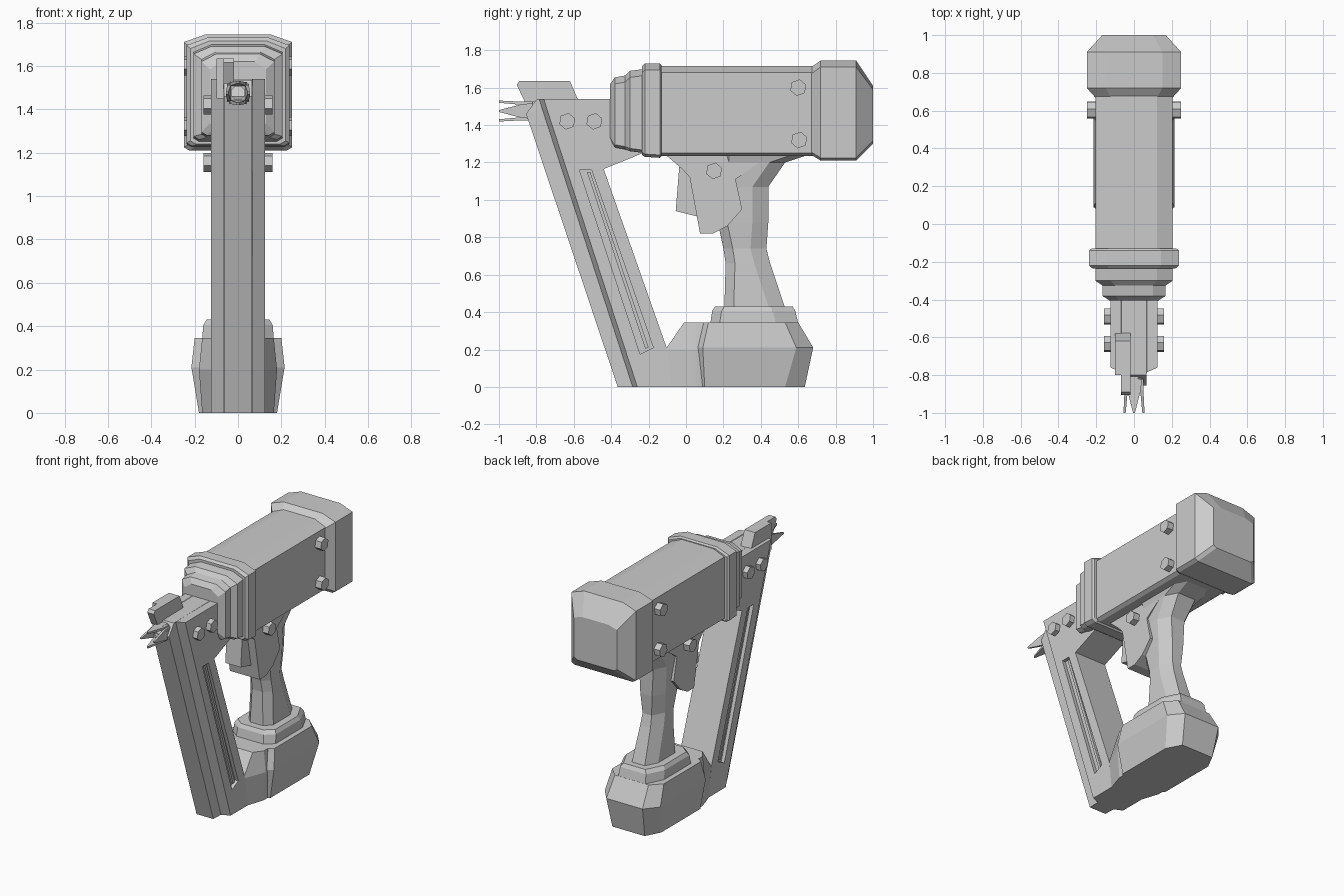
import bpy, bmesh, math


def loft(name, rings):
    """Skin a list of equal-length point rings and cap both ends."""
    bm = bmesh.new()
    rows = [[bm.verts.new(p) for p in r] for r in rings]
    n = len(rows[0])
    for a, b in zip(rows, rows[1:]):
        for i in range(n):
            j = (i + 1) % n
            bm.faces.new((a[i], a[j], b[j], b[i]))
    bm.faces.new(rows[0][::-1])
    bm.faces.new(rows[-1])
    bmesh.ops.recalc_face_normals(bm, faces=bm.faces)
    me = bpy.data.meshes.new(name)
    bm.to_mesh(me)
    bm.free()
    ob = bpy.data.objects.new(name, me)
    bpy.context.collection.objects.link(ob)
    return ob


def prism(name, profile, x0, x1):
    """Extrude a (y, z) side profile across x."""
    return loft(name, [[(x, y, z) for y, z in profile] for x in (x0, x1)])


def body_ring(y, hx, z0, z1, c=0.035, b=0.015):
    """Box section with wide top chamfers and small bottom chamfers."""
    half = [(hx * 0.6, z1), (hx, z1 - c), (hx, z0 + b), (hx - 0.025, z0)]
    pts = half + [(-x, z) for x, z in reversed(half)]
    return [(x, y, z) for x, z in pts]


def plan_ring(z, y0, y1, hx, cx, cf, cr):
    """Horizontal octagon: cx side chamfer, cf/cr front and rear chamfer lengths."""
    half = [(hx - cx, y0), (hx, y0 + cf), (hx, y1 - cr), (hx - cx, y1)]
    pts = half + [(-x, y) for x, y in reversed(half)]
    return [(x, y, z) for x, y in pts]


# Motor housing, rear cap, front collar and stepped nose
loft("barrel", [body_ring(-0.15, 0.205, 1.235, 1.715), body_ring(0.70, 0.205, 1.235, 1.715)])
loft("rear_cap", [body_ring(0.67, 0.205, 1.24, 1.71), body_ring(0.72, 0.25, 1.21, 1.745),
                  body_ring(0.91, 0.25, 1.21, 1.745), body_ring(1.0, 0.168, 1.30, 1.61, 0.02)])
loft("collar", [body_ring(-0.235, 0.22, 1.24, 1.715), body_ring(-0.22, 0.237, 1.23, 1.73),
                body_ring(-0.14, 0.237, 1.225, 1.73), body_ring(-0.13, 0.225, 1.235, 1.72)])
loft("nose", [body_ring(-0.405, 0.13, 1.32, 1.62), body_ring(-0.38, 0.168, 1.28, 1.655),
              body_ring(-0.325, 0.168, 1.27, 1.665), body_ring(-0.30, 0.205, 1.26, 1.69),
              body_ring(-0.22, 0.205, 1.25, 1.70)])

# Nail magazine: wide sides, chamfer, and a narrower front rail
back = [(-0.39, 1.54), (-0.36, 1.30), (-0.23, 1.25), (-0.44, 1.165), (-0.10, 0.20), (-0.07, 0)]
side = [(-0.26, 0), (-0.745, 1.49), (-0.76, 1.54)] + back
step = [(-0.285, 0), (-0.77, 1.49), (-0.785, 1.54)] + back
rail = [(-0.365, 0), (-0.855, 1.46), (-0.80, 1.535)] + back
layers = [(0.125, side), (0.068, step), (0.065, rail)]
layers = layers + [(-x, p) for x, p in reversed(layers)]
magazine = loft("magazine", [[(x, y, z) for y, z in p] for x, p in layers])

# Recessed window on each side of the magazine
window = [(-0.57, 1.16), (-0.505, 1.16), (-0.175, 0.21), (-0.245, 0.175)]
for s in (-1, 1):
    cut = prism("window_cutter", window, s * 0.10, s * 0.2)
    cut.hide_render = True
    cut.hide_set(True)
    mod = magazine.modifiers.new("window", 'BOOLEAN')
    mod.object = cut
    mod.operation = 'DIFFERENCE'
    mod.solver = 'EXACT'
    # Thin rail inside the window
    prism("window_rail", [(-0.53, 1.15), (-0.512, 1.15), (-0.20, 0.21), (-0.218, 0.205)],
          s * 0.09, s * 0.115)

# Depth-stop block on top of the nose
prism("stop_block", [(-0.80, 1.45), (-0.80, 1.635), (-0.62, 1.635), (-0.575, 1.53), (-0.575, 1.45)],
      -0.10, -0.018)
prism("stop_tongue", [(-0.86, 1.52), (-0.905, 1.615), (-0.89, 1.635), (-0.75, 1.635), (-0.75, 1.52)],
      -0.068, -0.018)

# Muzzle tube: octagonal outside, stepped into a bore
cz = 1.475


def octagon(y, r):
    return [(r * math.cos(math.pi / 8 + k * math.pi / 4), y,
             cz + r * math.sin(math.pi / 8 + k * math.pi / 4)) for k in range(8)]


loft("muzzle", [octagon(-0.70, 0.055), octagon(-0.87, 0.055), octagon(-0.88, 0.048),
                octagon(-0.88, 0.032), octagon(-0.80, 0.032)])

# Four pointed contact prongs around the muzzle
for k in range(4):
    a = k * math.pi / 2
    rings = []
    for y, w, r0, r1 in ((-0.82, 0.042, 0.03, 0.05), (-0.88, 0.036, 0.033, 0.05),
                         (-1.0, 0.005, 0.044, 0.056)):
        rings.append([(t * math.cos(a) - r * math.sin(a), y, cz + t * math.sin(a) + r * math.cos(a))
                      for t, r in ((-w, r0), (w, r0), (w, r1), (-w, r1))])
    loft("contact_prong", rings)

# Battery foot joined to the magazine, with a raised tier above
loft("battery", [plan_ring(0, 0.06, 0.635, 0.18, 0.055, 0.04, 0.105),
                 plan_ring(0.21, 0.035, 0.68, 0.215, 0.075, 0.055, 0.09),
                 plan_ring(0.345, 0.07, 0.60, 0.20, 0.07, 0.05, 0.07)])
foot = []
for z, ya, yb, ha, hb in ((0, -0.09, 0.15, 0.12, 0.165), (0.20, -0.11, 0.15, 0.12, 0.18),
                          (0.345, -0.01, 0.15, 0.12, 0.165)):
    foot.append([(-ha, ya, z), (ha, ya, z), (hb, 0.05, z), (hb, yb, z), (-hb, yb, z), (-hb, 0.05, z)])
loft("battery_bridge", foot)
loft("battery_tier", [plan_ring(0.34, 0.13, 0.60, 0.165, 0.06, 0.05, 0.12),
                      plan_ring(0.405, 0.14, 0.585, 0.16, 0.06, 0.05, 0.12),
                      plan_ring(0.43, 0.155, 0.57, 0.145, 0.06, 0.05, 0.12)])

# Grip with a narrowed waist, flaring into the housing
grip = [(0.42, 0.205, 0.53, 0.095), (0.66, 0.212, 0.45, 0.085), (0.74, 0.20, 0.43, 0.08),
        (0.88, 0.17, 0.44, 0.09), (1.07, 0.18, 0.44, 0.10), (1.20, 0.18, 0.53, 0.115),
        (1.25, 0.18, 0.68, 0.13)]
loft("grip", [plan_ring(z, a, b, h, 0.045, 0.05, 0.085) for z, a, b, h in grip])

# Trigger housing and trigger
prism("trigger_housing", [(-0.12, 1.25), (-0.02, 1.165), (0.02, 1.12), (0.075, 0.82), (0.145, 0.82),
                          (0.22, 0.86), (0.30, 0.95), (0.265, 1.11), (0.42, 1.22), (0.42, 1.25)],
      -0.115, 0.115)
prism("trigger", [(-0.035, 1.19), (-0.04, 1.13), (-0.055, 0.94), (0.065, 0.91), (0.08, 1.19)],
      -0.06, 0.06)

# Hexagonal bolts on both sides
for y, z, x in ((0.60, 1.60, 0.25), (0.605, 1.32, 0.25), (0.15, 1.155, 0.16),
                (-0.635, 1.42, 0.16), (-0.49, 1.42, 0.16)):
    hexagon = [(y + 0.045 * math.cos(math.radians(60 * k + 20)),
                z + 0.045 * math.sin(math.radians(60 * k + 20))) for k in range(6)]
    for s in (-1, 1):
        prism("bolt", hexagon, s * (x - 0.07), s * x)
